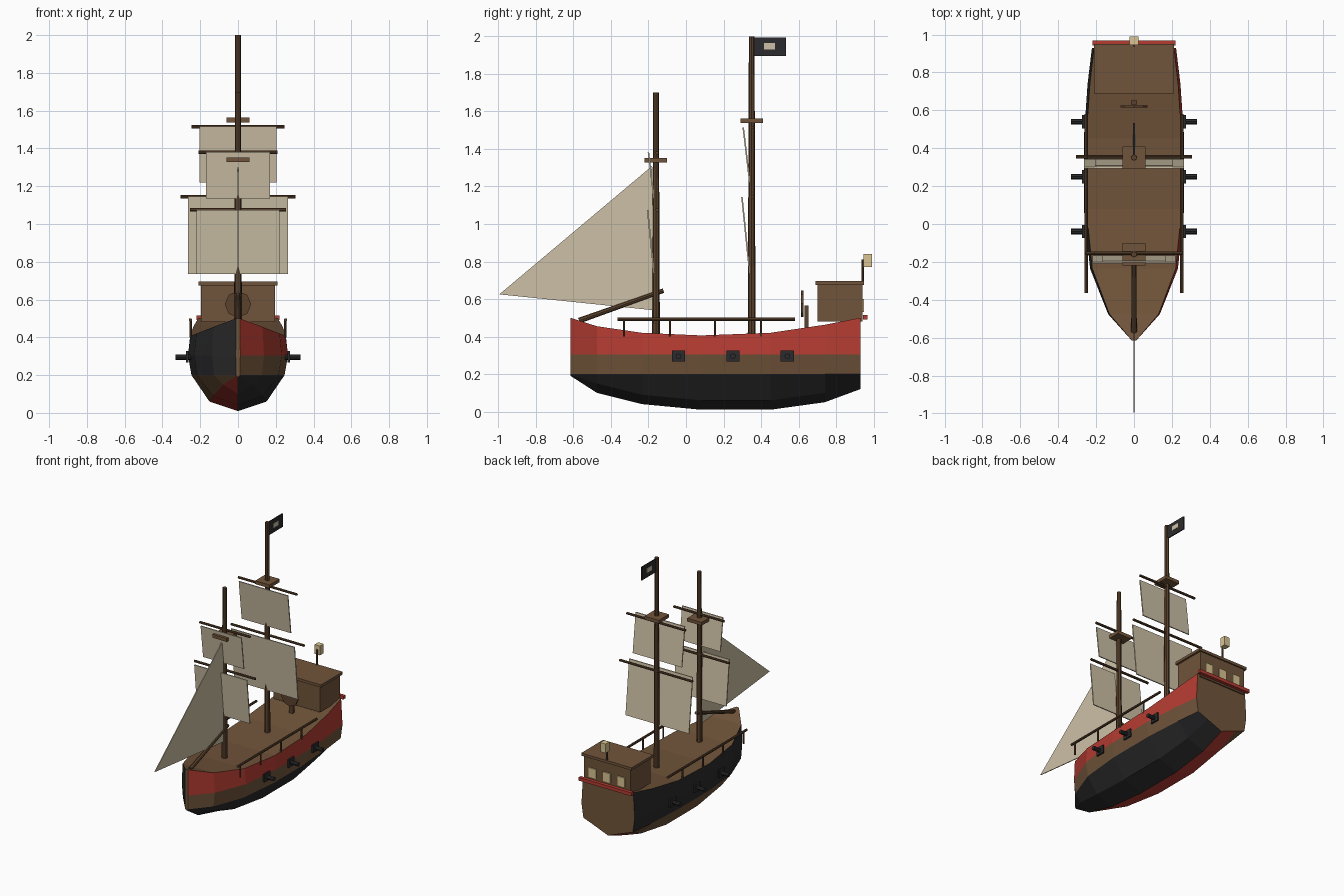
import bpy, bmesh, math
from mathutils import Vector

cube = bpy.data.objects.get("Cube")
if cube:
    bpy.data.objects.remove(cube, do_unlink=True)


def material(name, r, g, b):
    m = bpy.data.materials.new(name)
    m.use_nodes = True
    m.diffuse_color = (r, g, b, 1)
    m.node_tree.nodes["Principled BSDF"].inputs["Base Color"].default_value = (r, g, b, 1)
    return m


PLANK = material("plank_brown", 0.165, 0.09, 0.043)
SPAR = material("spar_brown", 0.105, 0.055, 0.026)
RED = material("paint_red", 0.46, 0.045, 0.032)
BLACK = material("tar_black", 0.024, 0.024, 0.026)
CANVAS = material("canvas", 0.61, 0.53, 0.38)
GLOW = material("lamp_cream", 0.7, 0.56, 0.29)


def finish(name, bm, *mats):
    bmesh.ops.recalc_face_normals(bm, faces=bm.faces)
    mesh = bpy.data.meshes.new(name)
    bm.to_mesh(mesh)
    bm.free()
    for m in mats:
        mesh.materials.append(m)
    ob = bpy.data.objects.new(name, mesh)
    bpy.context.scene.collection.objects.link(ob)
    return ob


def box(name, center, size, mat):
    bm = bmesh.new()
    bmesh.ops.create_cube(bm, size=1)
    for v in bm.verts:
        v.co = Vector(a * s + c for a, s, c in zip(v.co, size, center))
    return finish(name, bm, mat)


def rod(name, start, end, r1, mat, r2=None, sides=8):
    a, b = Vector(start), Vector(end)
    bm = bmesh.new()
    bmesh.ops.create_cone(bm, cap_ends=True, segments=sides, radius1=r1,
                          radius2=r1 if r2 is None else r2, depth=(b - a).length)
    turn = (b - a).to_track_quat('Z', 'Y')
    for v in bm.verts:
        v.co = turn @ v.co + (a + b) / 2
    return finish(name, bm, mat)


def slab(name, points, offset, mat):
    """Flat sheet given thickness along an offset vector."""
    bm = bmesh.new()
    off = Vector(offset)
    face = bm.faces.new([bm.verts.new(Vector(p) - off / 2) for p in points])
    res = bmesh.ops.extrude_face_region(bm, geom=[face])
    bmesh.ops.translate(bm, vec=off, verts=[g for g in res["geom"] if isinstance(g, bmesh.types.BMVert)])
    return finish(name, bm, mat)


# Hull: stations of y, half width, rim height, keel height
stations = [(-0.615, 0.012, 0.5, 0.19), (-0.475, 0.137, 0.455, 0.1),
            (-0.235, 0.232, 0.42, 0.04), (0.08, 0.265, 0.406, 0.01),
            (0.45, 0.265, 0.42, 0.01), (0.74, 0.245, 0.463, 0.05),
            (0.93, 0.222, 0.5, 0.12)]
bm = bmesh.new()
rings = []
for y, w, rim, keel in stations:
    bilge = keel + 0.05 if w > 0.02 else 0.195
    half = [(w * 0.95, rim), (w, 0.305), (w * 0.93, 0.2), (w * 0.57, min(bilge, 0.195))]
    outline = half + [(0, keel)] + [(-x, z) for x, z in reversed(half)]
    rings.append([bm.verts.new((x, y, z)) for x, z in outline])
band = [1, 0, 2, 2]
for a, b in zip(rings, rings[1:]):
    for i in range(8):
        bm.faces.new((a[i], a[i + 1], b[i + 1], b[i])).material_index = band[i % 4]
    bm.faces.new((a[0], a[8], b[8], b[0]))  # deck
bm.faces.new(rings[0])
bm.faces.new(rings[-1])
finish("hull", bm, PLANK, RED, BLACK)

# Stern cabin, roof, windows, rail and lantern
box("cabin", (0, 0.82, 0.58), (0.39, 0.24, 0.2), PLANK)
box("cabin_roof", (0, 0.82, 0.685), (0.42, 0.26, 0.02), PLANK)
box("stern_rail", (0, 0.955, 0.503), (0.44, 0.025, 0.025), RED)
for i in (-1, 0, 1):
    box("stern_window", (i * 0.12, 0.943, 0.565), (0.06, 0.009, 0.07), GLOW)
rod("lantern_post", (0, 0.942, 0.69), (0, 0.942, 0.81), 0.006, SPAR)
box("lantern", (0, 0.968, 0.805), (0.045, 0.045, 0.07), GLOW)

# Steering wheel and stand
rod("wheel", (0, 0.614, 0.575), (0, 0.626, 0.575), 0.07, SPAR)
box("wheel_stand", (0, 0.642, 0.49), (0.03, 0.02, 0.15), SPAR)

# Masts, lookout platforms, yards and square sails
# each sail: yard height, yard half length, sail half width, foot height, belly
masts = [("fore", -0.16, 1.7, 1.34,
          [(1.075, 0.255, 0.22, 0.735, 0.045), (1.38, 0.21, 0.17, 1.135, 0.04)]),
         ("main", 0.35, 2.0, 1.55,
          [(1.145, 0.305, 0.265, 0.735, 0.052), (1.515, 0.245, 0.205, 1.22, 0.045)])]
for label, y, top, nest, sails in masts:
    rod(label + "_mast", (0, y, 0.38), (0, y, top), 0.021, SPAR, 0.015)
    box(label + "_lookout", (0, y, nest), (0.12, 0.12, 0.025), PLANK)
    for z, reach, w, foot, lean in sails:
        rod(label + "_yard", (-reach, y + 0.005, z), (reach, y + 0.005, z), 0.009, SPAR)
        ya, yb = y - lean, y - 0.01
        slab(label + "_sail", [(-w, ya, z), (w, ya, z), (w, yb, foot), (-w, yb, foot)],
             (0, 0.008, 0), CANVAS)

# Bowsprit and jib
rod("bowsprit", (0, -0.57, 0.485), (0, -0.12, 0.645), 0.015, SPAR, 0.012)
slab("jib", [(0, -0.995, 0.625), (0, -0.18, 1.31), (0, -0.17, 0.54)], (0.006, 0, 0), CANVAS)

# Flag with plain patch
box("flag", (0, 0.447, 1.945), (0.008, 0.17, 0.1), BLACK)
box("flag_patch", (0, 0.445, 1.948), (0.014, 0.06, 0.034), CANVAS)

# Side rails and guns, mirrored
for s in (1, -1):
    rod("side_rail", (s * 0.252, -0.365, 0.492), (s * 0.252, 0.58, 0.492), 0.009, SPAR)
    for y in (-0.33, -0.085, 0.155, 0.4):
        rod("rail_post", (s * 0.25, y, 0.4), (s * 0.25, y, 0.49), 0.006, SPAR)
    for y in (-0.04, 0.25, 0.54):
        box("gun_port", (s * 0.268, y, 0.297), (0.012, 0.07, 0.06), BLACK)
        rod("gun_barrel", (s * 0.23, y, 0.295), (s * 0.332, y, 0.295), 0.015, BLACK)
